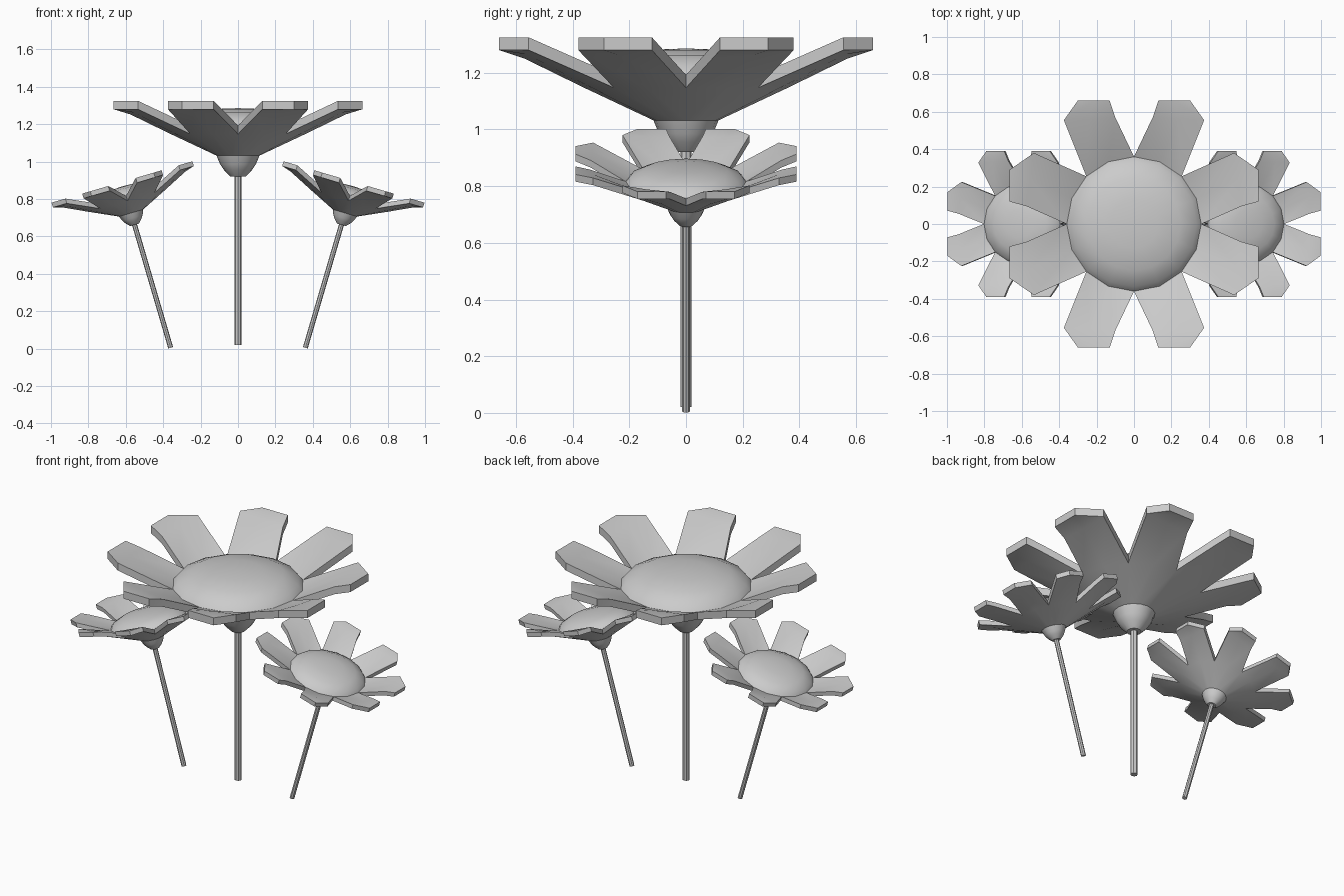
import bpy, bmesh, math
from mathutils import Matrix, Vector

if "Cube" in bpy.data.objects:
    bpy.data.objects.remove(bpy.data.objects["Cube"])

SIDES = 16
RIM_Z = 0.41            # height of petal tips above the flower base


def finish(bm, name, matrix, angle=40):
    bmesh.ops.recalc_face_normals(bm, faces=bm.faces)
    bm.transform(matrix)
    me = bpy.data.meshes.new(name)
    bm.to_mesh(me)
    bm.free()
    ob = bpy.data.objects.new(name, me)
    bpy.context.collection.objects.link(ob)
    bpy.ops.object.select_all(action='DESELECT')
    ob.select_set(True)
    bpy.context.view_layer.objects.active = ob
    bpy.ops.object.shade_smooth_by_angle(angle=math.radians(angle))
    return ob


def lathe(name, profile, matrix, sides=SIDES):
    bm = bmesh.new()
    vs = [bm.verts.new((r, 0, z)) for r, z in profile]
    es = [bm.edges.new(p) for p in zip(vs, vs[1:])]
    bmesh.ops.spin(bm, geom=vs + es, cent=(0, 0, 0), axis=(0, 0, 1),
                   angle=math.tau, steps=sides, use_duplicate=False)
    bmesh.ops.remove_doubles(bm, verts=bm.verts, dist=0.0005)
    return finish(bm, name, matrix)


def cone_z(x, y):
    return min(0.11 + 0.47 * (math.hypot(x, y) - 0.11), 0.36)


def petals(name, matrix):
    # two petal outlines per quadrant: (corner left/right, tip left/right)
    outlines = [
        (0, [(0.575, 0.095), (0.535, 0.38)], [(0.665, 0.12), (0.665, 0.29)]),
        (2, [(0.375, 0.555), (0.10, 0.57)], [(0.30, 0.66), (0.13, 0.66)]),
    ]
    bm = bmesh.new()
    for sx, sy in ((1, 1), (-1, 1), (-1, -1), (1, -1)):
        for start, corner, tip in outlines:
            rows = []
            for r in (0.11, 0.36):
                rows.append([(r * math.cos(math.tau * (start + k) / 16),
                              r * math.sin(math.tau * (start + k) / 16)) for k in range(3)])
            for a, b in (corner, tip):
                rows.append([a, ((a[0] + b[0]) / 2, (a[1] + b[1]) / 2), b])
            grid = [[bm.verts.new((x * sx, y * sy, cone_z(x, y))) for x, y in row]
                    for row in rows]
            for lo, hi in zip(grid, grid[1:]):
                for k in range(2):
                    bm.faces.new((lo[k], lo[k + 1], hi[k + 1], hi[k]))
    bmesh.ops.remove_doubles(bm, verts=bm.verts, dist=0.0005)
    bmesh.ops.recalc_face_normals(bm, faces=bm.faces)
    # thicken upward, tops levelled off at the rim height
    ext = bmesh.ops.extrude_face_region(bm, geom=bm.faces[:], use_keep_orig=True)
    for v in ext["geom"]:
        if isinstance(v, bmesh.types.BMVert):
            v.co.z = min(v.co.z + 0.045, RIM_Z)
    return finish(bm, name, matrix)


def flower(label, foot, base, scale, stem_radius):
    foot, base = Vector(foot), Vector(base)
    axis = base - foot
    tilt = Matrix.Rotation(math.atan2(axis.x, axis.z), 4, 'Y')
    head = Matrix.Translation(base) @ tilt @ Matrix.Scale(scale, 4)
    # stem
    n = axis.length
    lathe(label + "_stem", [(0, 0), (stem_radius, 0), (stem_radius, n + 0.02), (0, n + 0.02)],
          Matrix.Translation(foot) @ tilt, 8)
    # calyx under the petals
    lathe(label + "_calyx", [(0, 0), (0.04, 0), (0.075, 0.035), (0.095, 0.065), (0.115, 0.112),
                             (0, 0.112)], head)
    petals(label + "_petals", head)
    # domed seed head
    lathe(label + "_seed_disc", [(0, 0.24), (0.345, 0.24), (0.36, 0.272), (0.335, 0.303),
                                 (0.25, 0.342), (0.13, 0.361), (0, 0.366)], head)


flower("centre_flower", (0, 0, 0.02), (0, 0, 0.92), 1.0, 0.02)
for side, s in (("left", -1), ("right", 1)):
    flower(side + "_flower", (s * 0.36, 0, 0.005), (s * 0.553, 0, 0.662), 0.59, 0.0135)
